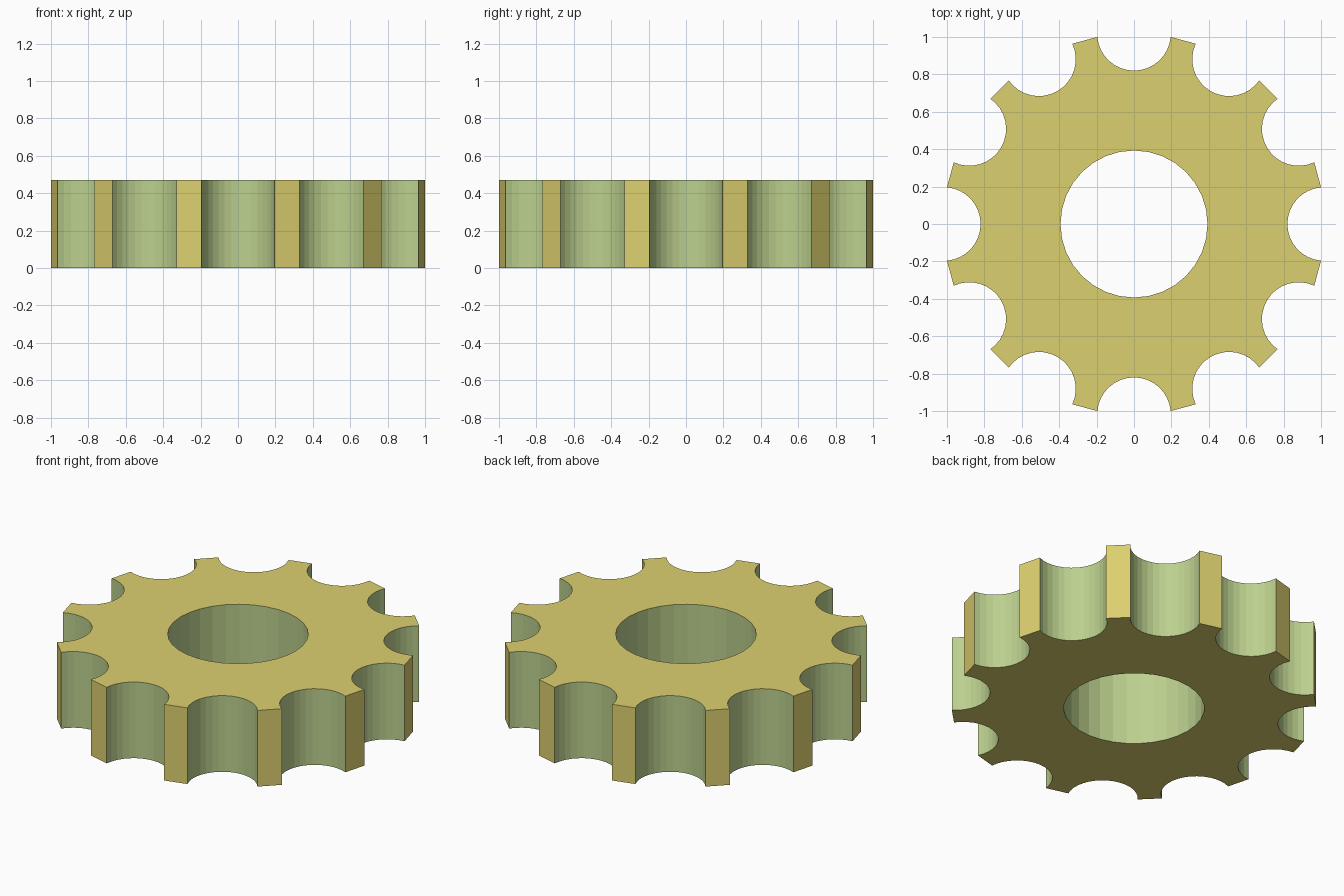
import bpy, bmesh
from math import sin, cos, radians, pi

if "Cube" in bpy.data.objects:
    bpy.data.objects.remove(bpy.data.objects["Cube"])

TEETH, HEIGHT = 12, 0.47
NOTCH_CENTRE, NOTCH_R, NOTCH_SEGS = 1.017, 0.197, 16
HOLE_R, HOLE_SEGS = 0.393, 32


def material(name, color):
    m = bpy.data.materials.new(name)
    m.diffuse_color = (*color, 1)
    m.use_nodes = True
    m.node_tree.nodes["Principled BSDF"].inputs["Base Color"].default_value = m.diffuse_color
    return m


def wall(bm, points, mat_for):
    """Closed vertical wall around a profile; returns its bottom and top edges."""
    low = [bm.verts.new((x, y, 0)) for x, y in points]
    top = [bm.verts.new((x, y, HEIGHT)) for x, y in points]
    rims = ([], [])
    n = len(points)
    for i in range(n):
        j = (i + 1) % n
        f = bm.faces.new((low[i], low[j], top[j], top[i]))
        f.material_index = mat_for(i)
        rims[0].append(bm.edges.get((low[i], low[j])))
        rims[1].append(bm.edges.get((top[i], top[j])))
    return rims


# Outer profile: round notches joined by flat tooth tips
outer = []
for k in range(TEETH):
    a = 2 * pi * k / TEETH
    for s in range(NOTCH_SEGS + 1):
        t = radians(265 - 170 * s / NOTCH_SEGS)
        x, y = NOTCH_CENTRE + NOTCH_R * cos(t), NOTCH_R * sin(t)
        outer.append((x * cos(a) - y * sin(a), x * sin(a) + y * cos(a)))

# Centre bore, wound the other way so its wall faces inward
bore = [(HOLE_R * cos(2 * pi * i / HOLE_SEGS), -HOLE_R * sin(2 * pi * i / HOLE_SEGS))
        for i in range(HOLE_SEGS)]

bm = bmesh.new()
outer_rims = wall(bm, outer, lambda i: 0 if i % (NOTCH_SEGS + 1) == NOTCH_SEGS else 1)
bore_rims = wall(bm, bore, lambda i: 1)

# Flat bottom and top faces
for rim_a, rim_b, nz in zip(outer_rims, bore_rims, (-1, 1)):
    bmesh.ops.triangle_fill(bm, edges=rim_a + rim_b, use_beauty=True, normal=(0, 0, nz))
bmesh.ops.recalc_face_normals(bm, faces=bm.faces)

mesh = bpy.data.meshes.new("sprocket_wheel")
bm.to_mesh(mesh)
bm.free()
mesh.materials.append(material("yellow", (0.72, 0.63, 0.16)))
mesh.materials.append(material("cut_green", (0.50, 0.63, 0.27)))
wheel = bpy.data.objects.new("sprocket_wheel", mesh)
bpy.context.collection.objects.link(wheel)
